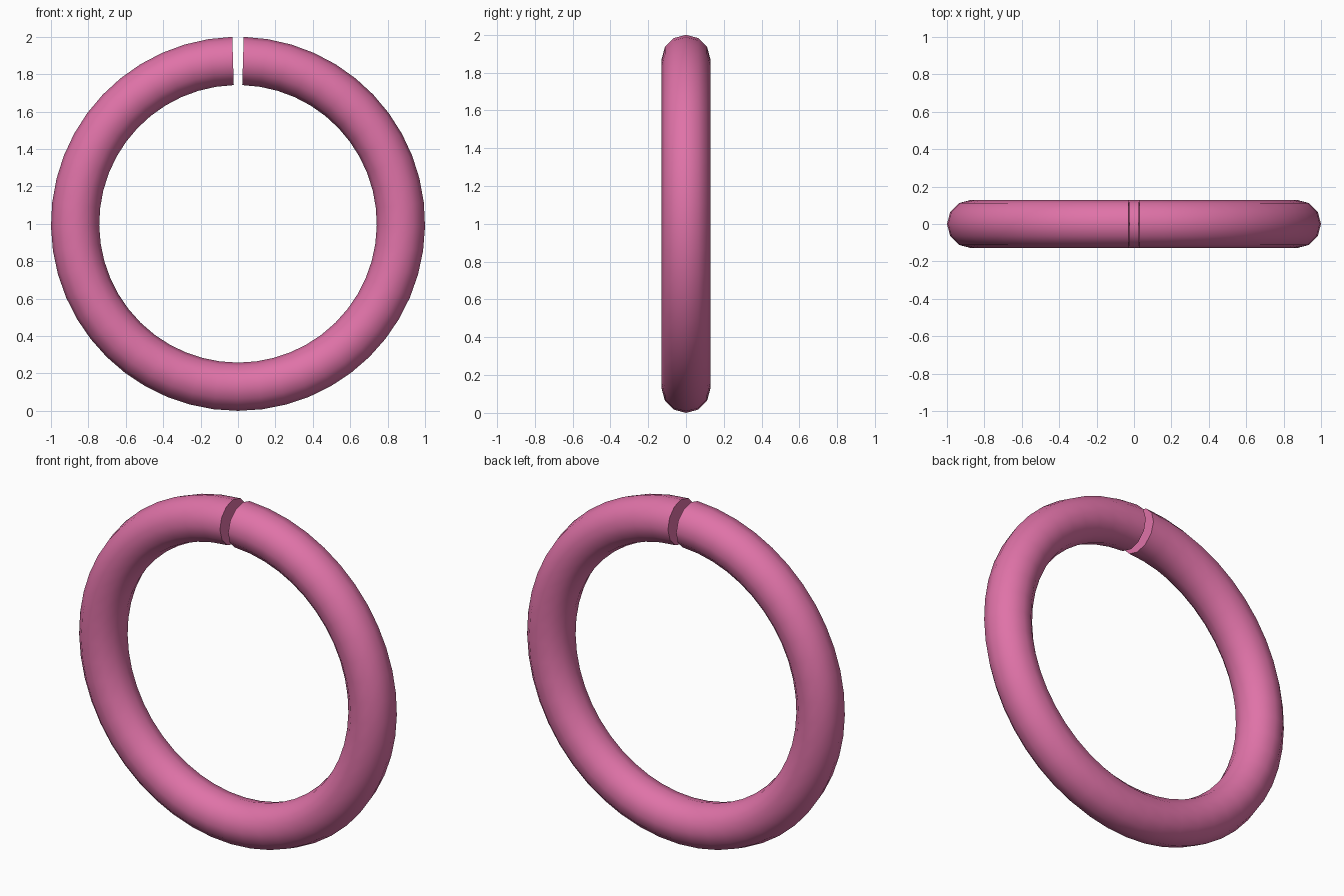
import bpy, bmesh
from math import radians, pi
from mathutils import Matrix, Vector

if "Cube" in bpy.data.objects:
    bpy.data.objects.remove(bpy.data.objects["Cube"])

RING_R, TUBE_R = 0.871, 0.129
HALF_GAP = radians(1.75)
CENTRE = Vector((0, 0, 1))

bm = bmesh.new()

# Twelve-sided tube section, capped, placed at one side of the gap
place = (Matrix.Translation(CENTRE) @ Matrix.Rotation(HALF_GAP, 4, 'Y')
         @ Matrix.Translation((0, 0, RING_R)) @ Matrix.Rotation(pi / 2, 4, 'Y'))
bmesh.ops.create_circle(bm, cap_ends=True, segments=12, radius=TUBE_R, matrix=place)

# Sweep the section round to the other side of the gap
start = bm.faces[:]
bmesh.ops.spin(bm, geom=bm.verts[:] + bm.edges[:] + start, cent=CENTRE, axis=(0, 1, 0),
               angle=2 * pi - 2 * HALF_GAP, steps=48, use_duplicate=False)

# Make sure there is exactly one flat cap on each open end
boundary = [e for e in bm.edges if e.is_boundary]
if boundary:
    bmesh.ops.holes_fill(bm, edges=boundary, sides=0)
bmesh.ops.recalc_face_normals(bm, faces=bm.faces[:])

mesh = bpy.data.meshes.new("split_ring")
bm.to_mesh(mesh)
bm.free()
ring = bpy.data.objects.new("split_ring", mesh)
bpy.context.collection.objects.link(ring)

# Pink finish
pink = bpy.data.materials.new("pink")
pink.diffuse_color = (0.74, 0.17, 0.39, 1)
pink.use_nodes = True
pink.node_tree.nodes["Principled BSDF"].inputs["Base Color"].default_value = pink.diffuse_color
mesh.materials.append(pink)

# Smooth tube, sharp end caps
bpy.context.view_layer.objects.active = ring
ring.select_set(True)
bpy.ops.object.shade_smooth_by_angle(angle=radians(40))
